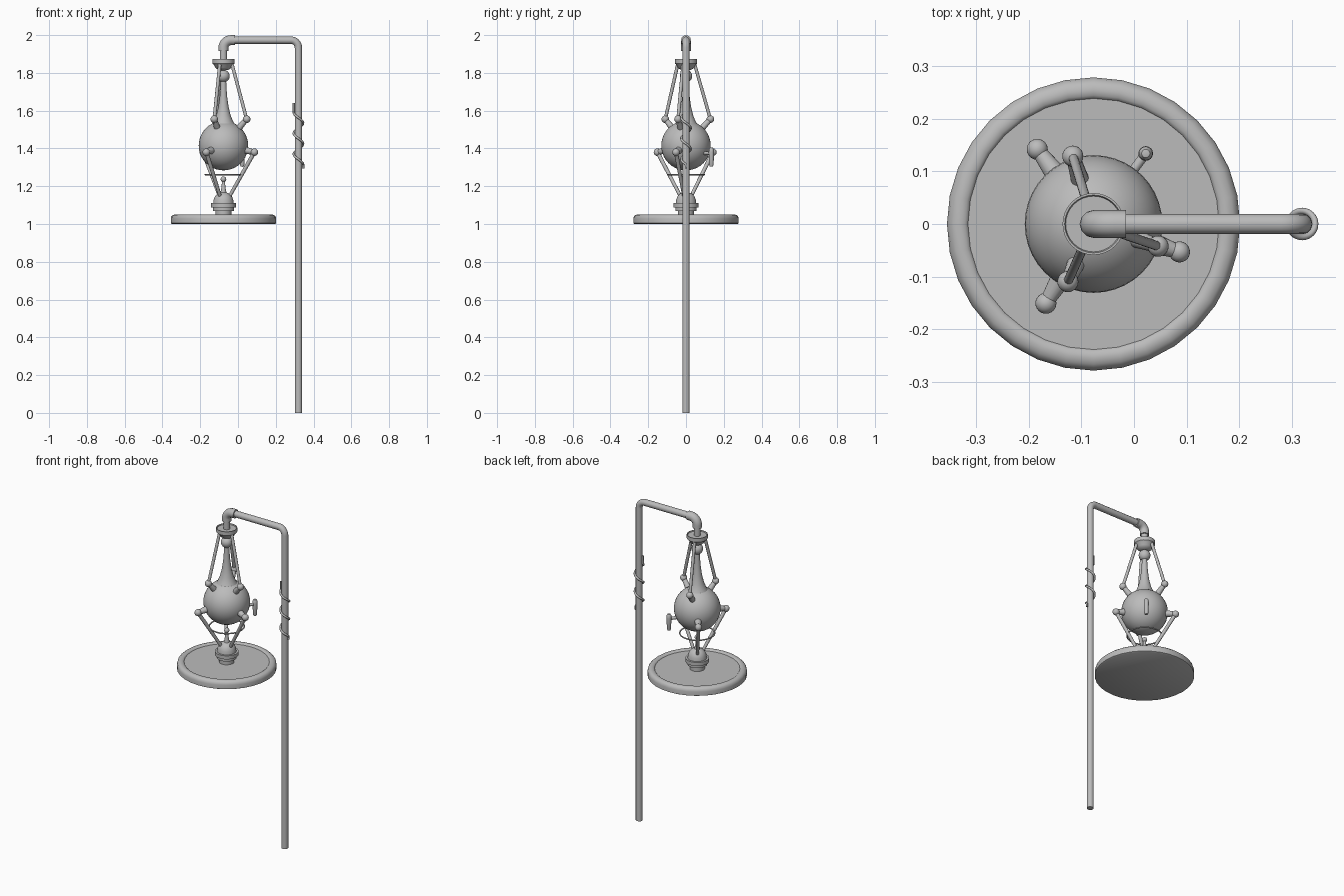
import bpy, bmesh, math
from math import sin, cos, pi, radians
from mathutils import Vector

if "Cube" in bpy.data.objects:
    bpy.data.objects.remove(bpy.data.objects["Cube"])

CX = -0.077                      # axis of the hanging lantern
PX = 0.32                        # axis of the pole

grey = bpy.data.materials.new("plain_grey")
grey.diffuse_color = (0.5, 0.5, 0.5, 1)
grey.use_nodes = True
grey.node_tree.nodes["Principled BSDF"].inputs["Base Color"].default_value = grey.diffuse_color


def finish(ob, angle=35):
    if not ob.data.materials:
        ob.data.materials.append(grey)
    bpy.ops.object.select_all(action='DESELECT')
    ob.select_set(True)
    bpy.context.view_layer.objects.active = ob
    if ob.type == 'CURVE':
        bpy.ops.object.convert(target='MESH')
        ob = bpy.context.object
    bpy.ops.object.shade_smooth_by_angle(angle=radians(angle))
    return ob


def lathe(name, profile, base=(CX, 0, 0), axis=(0, 0, 1), n=32):
    """Turn (radius, height) points round an axis."""
    q = Vector((0, 0, 1)).rotation_difference(Vector(axis))
    bm = bmesh.new()
    rings = [[bm.verts.new(q @ Vector((r * cos(2 * pi * i / n), r * sin(2 * pi * i / n), z)) + Vector(base))
              for i in range(n)] for r, z in profile]
    for a, b in zip(rings, rings[1:]):
        for i in range(n):
            j = (i + 1) % n
            bm.faces.new((a[i], a[j], b[j], b[i]))
    bmesh.ops.remove_doubles(bm, verts=bm.verts, dist=1e-5)
    bmesh.ops.recalc_face_normals(bm, faces=bm.faces)
    me = bpy.data.meshes.new(name)
    bm.to_mesh(me)
    bm.free()
    ob = bpy.data.objects.new(name, me)
    bpy.context.collection.objects.link(ob)
    return finish(ob)


def rod(name, a, b, r1, r2):
    a, b = Vector(a), Vector(b)
    d = b - a
    return lathe(name, [(0, 0), (r1, 0), (r2, d.length), (0, d.length)], a, d.normalized(), 16)


def ball(name, c, r, n=24):
    return lathe(name, [(r * sin(pi * i / (n // 2)), -r * cos(pi * i / (n // 2)))
                        for i in range(n // 2 + 1)], c, n=n)


def tube(name, pts, r, cyclic=False):
    cu = bpy.data.curves.new(name, 'CURVE')
    cu.dimensions = '3D'
    cu.bevel_depth = r
    cu.bevel_resolution = 4
    cu.use_fill_caps = True
    sp = cu.splines.new('POLY')
    sp.points.add(len(pts) - 1)
    for p, co in zip(sp.points, pts):
        p.co = (*co, 1)
    sp.use_cyclic_u = cyclic
    ob = bpy.data.objects.new(name, cu)
    bpy.context.collection.objects.link(ob)
    return finish(ob)


def arc(cx, cz, r, a0, a1, n=8):
    return [(cx + r * cos(radians(a0 + (a1 - a0) * i / n)), 0,
             cz + r * sin(radians(a0 + (a1 - a0) * i / n))) for i in range(n + 1)]


def polar(deg, r, z):
    return (CX + r * cos(radians(deg)), r * sin(radians(deg)), z)


# Bent pole with a thicker elbow sleeve
BZ, BR = 1.973, 0.04
left_bend = arc(CX + BR, BZ - BR, BR, 90, 180)
tube("pole", [(PX, 0, 0)] + arc(PX - BR, BZ - BR, BR, 0, 90) + left_bend + [(CX, 0, 1.86)], 0.0195)
tube("elbow_sleeve", [(-0.015, 0, BZ)] + left_bend + [(CX, 0, 1.915)], 0.0265)

# Wire wound round the pole, with short straight ends
turns, steps = 2.5, 80
wire = [(PX - 0.025, 0, 1.64)]
for i in range(steps + 1):
    t = pi + 2 * pi * turns * i / steps
    wire.append((PX + 0.025 * cos(t), 0.025 * sin(t), 1.59 - 0.275 * i / steps))
wire.append((PX + 0.025, 0, 1.295))
tube("pole_wire", wire, 0.006)

# Hanging cap and knob
lathe("hanging_cap", [(0, 1.867), (0.053, 1.867), (0.055, 1.873), (0.059, 1.873), (0.059, 1.85),
                      (0.05, 1.842), (0.043, 1.828), (0.03, 1.817), (0, 1.812)])
ball("neck_knob", (CX, 0, 1.783), 0.033)

# Round body with flared neck
ball("body", (CX, 0, 1.415), 0.131, 40)
lathe("neck", [(0, 1.77), (0.014, 1.77), (0.016, 1.72), (0.02, 1.67), (0.027, 1.62),
               (0.038, 1.575), (0.05, 1.545), (0.062, 1.525), (0, 1.51)])

# Three upper hangers and three lower legs, each with a ball joint and a stub on the body
core = Vector((CX, 0, 1.415))
for i, (up, low) in enumerate([((-19, 0.13), (-18, 0.172)), ((246, 0.12), (239, 0.176)),
                               ((107, 0.135), (127, 0.178))]):
    j = polar(up[0], up[1], 1.555)
    rod(f"hanger_{i}", polar(up[0], 0.048, 1.845), j, 0.009, 0.009)
    ball(f"hanger_joint_{i}", j, 0.02)
    rod(f"hanger_stub_{i}", core.lerp(Vector(j), 0.6), j, 0.018, 0.013)
    k = polar(low[0], low[1], 1.38)
    rod(f"leg_{i}", polar(low[0], 0.03, 1.14), k, 0.009, 0.011)
    ball(f"leg_joint_{i}", k, 0.02)
    rod(f"leg_stub_{i}", core.lerp(Vector(k), 0.6), k, 0.022, 0.013)

# Tap on the side of the body
tap = polar(53.5, 0.167, 0)
rod("tap_arm", polar(53.5, 0.11, 1.375), polar(53.5, 0.167, 1.375), 0.009, 0.009)
lathe("tap_handle", [(0, 1.303), (0.009, 1.305), (0.012, 1.315), (0.014, 1.38), (0.013, 1.396),
                     (0.008, 1.404), (0, 1.406)], tap, n=16)

# Ring tying the legs together
tube("leg_ring", [polar(i * 10, 0.098, 1.262) for i in range(36)], 0.004, True)

# Burner dome, nozzle and foot
lathe("burner", [(0, 1.04), (0.042, 1.04), (0.042, 1.07), (0.056, 1.07), (0.056, 1.088), (0.066, 1.088),
                 (0.066, 1.11), (0.054, 1.11), (0.052, 1.128), (0.045, 1.146), (0.032, 1.16),
                 (0.016, 1.167), (0.012, 1.185), (0.007, 1.23), (0, 1.23)])
ball("burner_tip", (CX, 0, 1.237), 0.015, 16)

# Round tray with a rolled rim
lathe("tray", [(0, 1.0), (0.272, 1.0), (0.279, 1.004), (0.279, 1.028), (0.276, 1.04), (0.267, 1.048),
               (0.255, 1.051), (0.245, 1.049), (0.24, 1.045), (0.239, 1.043), (0, 1.043)])
